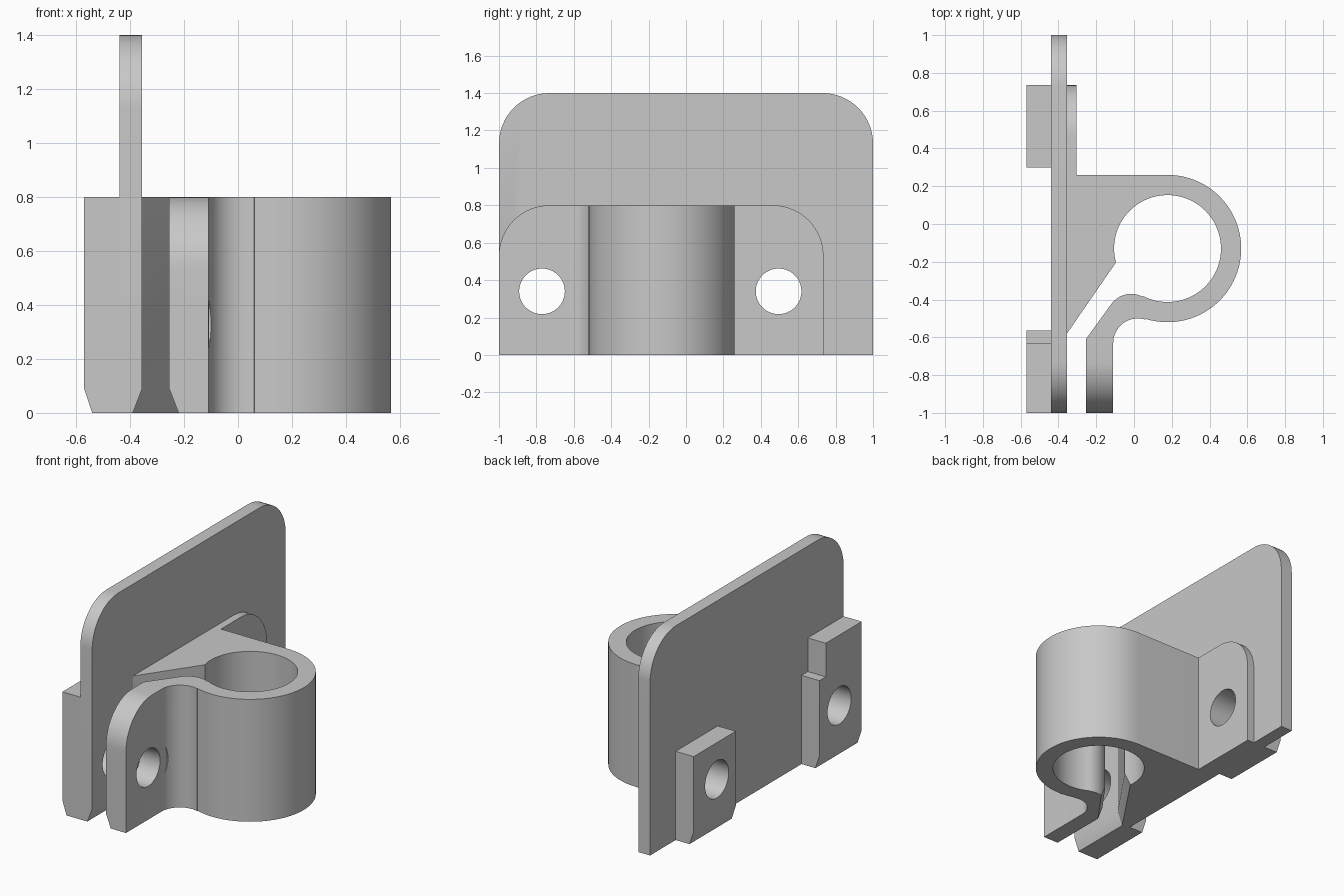
import bpy, bmesh, math

if "Cube" in bpy.data.objects:
    bpy.data.objects.remove(bpy.data.objects["Cube"], do_unlink=True)

grey = bpy.data.materials.new("light_grey")
grey.use_nodes = True
grey.diffuse_color = (0.58, 0.58, 0.58, 1)
grey.node_tree.nodes["Principled BSDF"].inputs["Base Color"].default_value = (0.58, 0.58, 0.58, 1)


def arc(cx, cy, r, a0, a1, n):
    """Points on an arc, angles in degrees."""
    angles = [math.radians(a0 + (a1 - a0) * i / n) for i in range(n + 1)]
    return [(cx + r * math.cos(a), cy + r * math.sin(a)) for a in angles]


def loft(name, lower, upper):
    """Closed solid between two matching 3D outlines."""
    bm = bmesh.new()
    a = [bm.verts.new(p) for p in lower]
    b = [bm.verts.new(p) for p in upper]
    bm.faces.new(a)
    bm.faces.new(b)
    for i in range(len(a)):
        j = (i + 1) % len(a)
        bm.faces.new((a[i], a[j], b[j], b[i]))
    bmesh.ops.recalc_face_normals(bm, faces=bm.faces)
    mesh = bpy.data.meshes.new(name)
    bm.to_mesh(mesh)
    bm.free()
    mesh.materials.append(grey)
    obj = bpy.data.objects.new(name, mesh)
    bpy.context.collection.objects.link(obj)
    return obj


def prism(name, pts, axis, lo, hi):
    """Extrude a 2D outline along one axis."""
    place = {"x": lambda p, t: (t, p[0], p[1]),
             "y": lambda p, t: (p[0], t, p[1]),
             "z": lambda p, t: (p[0], p[1], t)}[axis]
    return loft(name, [place(p, lo) for p in pts], [place(p, hi) for p in pts])


def boolean(obj, tool, operation):
    tool.hide_render = True
    mod = obj.modifiers.new("cut", "BOOLEAN")
    mod.operation = operation
    mod.solver = "EXACT"
    mod.object = tool
    bpy.context.view_layer.objects.active = obj
    bpy.ops.object.modifier_apply(modifier=mod.name)


def rounded_top(y0, y1, z, r=0.27):
    """Upright outline with two rounded upper corners."""
    return ([(y0, 0), (y1, 0)] + arc(y1 - r, z - r, r, 0, 90, 16)
            + arc(y0 + r, z - r, r, 90, 180, 16))


# Flat back plate
plate = prism("back_plate", rounded_top(-1, 1, 1.4), "x", -0.44, -0.355)

# Clamp: side tab, wedge, open ring and tightening arm in one outline
ring = (0.1775, -0.13)
outline = [(-0.355, -0.58), (-0.355, 0.735), (-0.305, 0.735), (-0.305, 0.26)]
outline += arc(*ring, 0.39, 90, -107.5, 56)
outline += arc(0.02, -0.63, 0.13, 72.5, 180, 16)
outline += [(-0.11, -1), (-0.255, -1), (-0.255, -0.61)]
outline += arc(-0.015, -0.5, 0.13, 145.8, 62.5, 14)
outline += arc(*ring, 0.283, -117.5, 195.1, 72)
clamp = prism("clamp", outline, "z", 0, 0.8)
corner_shape = prism("corner_shape", rounded_top(-1, 0.735, 0.8), "x", -0.5, 0.8)
boolean(clamp, corner_shape, "INTERSECT")


# Pads behind the plate with a sloped lower edge
def pad(name, y0, y1, top):
    side = [(-0.44, 0), (-0.54, 0), (-0.57, 0.09), (-0.57, top), (-0.44, top)]
    return prism(name, side, "y", y0, y1)


pads = [pad("left_pad", 0.30, 0.735, 0.58),
        pad("right_pad", -1, -0.63, 0.8),
        pad("right_pad_step", -0.63, -0.565, 0.58)]
boolean(pads[1], pads[2], "UNION")
bpy.data.objects.remove(pads.pop(), do_unlink=True)


# Flared lead-in along the bottom of the gap
def gap(d, z):
    left = [(-0.355, -1.1), (-0.355, -0.58), (0, -0.058)]
    right = [(-0.06, -0.34), (-0.255, -0.61), (-0.255, -1.1)]
    return [(x - d, y, z) for x, y in left] + [(x + d, y, z) for x, y in right]


flare = loft("flare_cutter", gap(0.07, -0.09), gap(-0.035, 0.18))
boolean(plate, flare, "DIFFERENCE")
boolean(clamp, flare, "DIFFERENCE")

# Bolt holes and the shallow washer seat on the arm
parts = [plate, clamp] + pads
cutters = [corner_shape, flare]
for y in (-0.77, 0.495):
    hole = prism("hole_cutter", arc(y, 0.34, 0.122, 0, 354, 59), "x", -0.7, 0.1)
    cutters.append(hole)
    for part in parts:
        boolean(part, hole, "DIFFERENCE")
seat = prism("seat_cutter", arc(-0.77, 0.33, 0.19, 0, 354, 59), "x", -0.107, 0.1)
cutters.append(seat)
boolean(clamp, seat, "DIFFERENCE")

for cutter in cutters:
    bpy.data.objects.remove(cutter, do_unlink=True)

# Smooth the curved walls, keep the edges sharp
bpy.ops.object.select_all(action="DESELECT")
for part in parts:
    part.select_set(True)
bpy.context.view_layer.objects.active = plate
bpy.ops.object.shade_smooth_by_angle(angle=math.radians(25))
